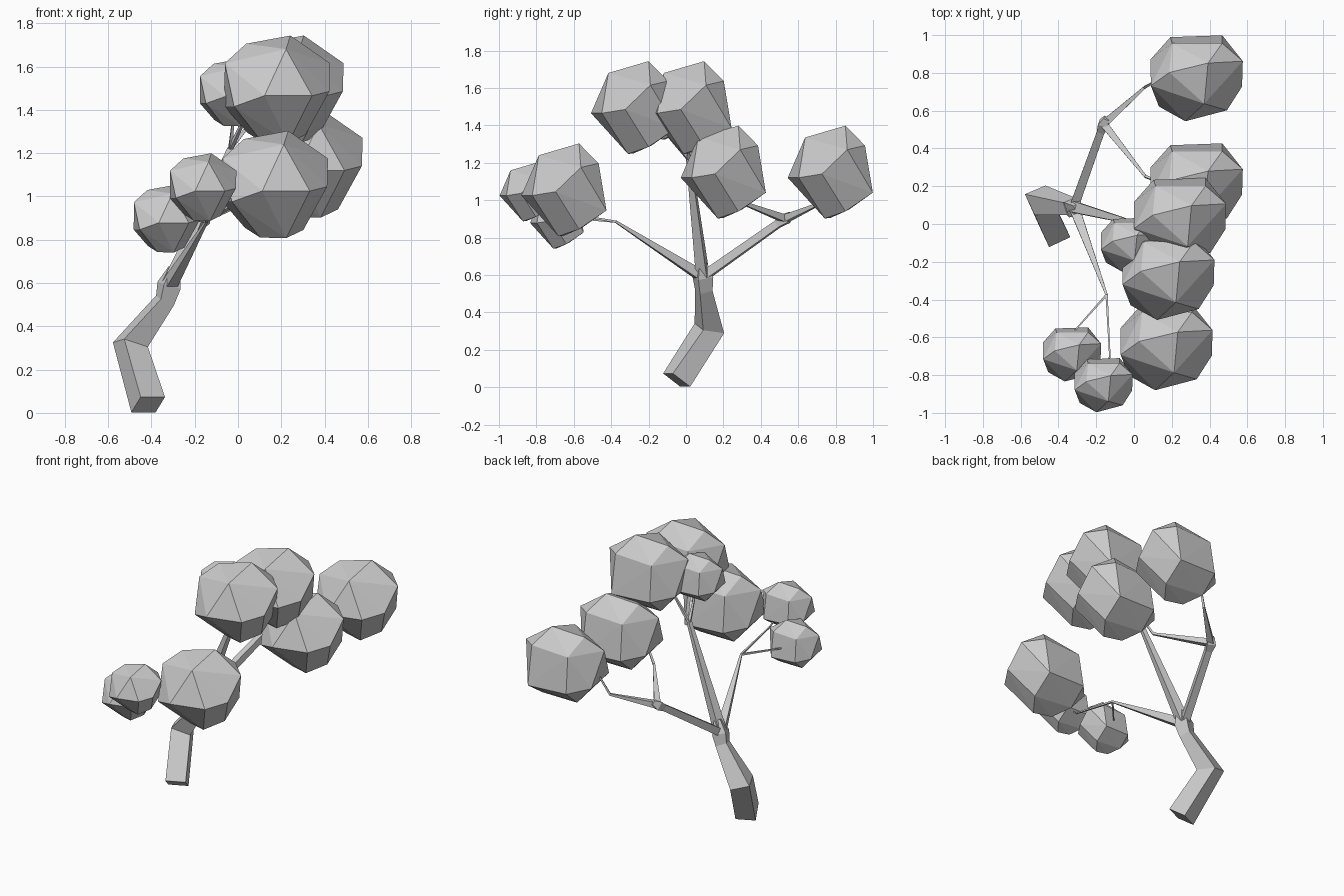
import bpy, bmesh
from mathutils import Vector

if "Cube" in bpy.data.objects:
    bpy.data.objects.remove(bpy.data.objects["Cube"])


def make_object(name, bm):
    bmesh.ops.recalc_face_normals(bm, faces=bm.faces)
    mesh = bpy.data.meshes.new(name)
    bm.to_mesh(mesh)
    bm.free()
    obj = bpy.data.objects.new(name, mesh)
    bpy.context.collection.objects.link(obj)
    return obj


def limb(name, path):
    """Square tapered limb; path holds (x, y, z, half width)."""
    pts = [Vector(p[:3]) for p in path]
    first = (pts[1] - pts[0]).normalized()
    u = first.cross(Vector((0, 0, 1)))
    bm = bmesh.new()
    rings = []
    for i, p in enumerate(pts):
        t = Vector()
        if i > 0:
            t += (p - pts[i - 1]).normalized()
        if i < len(pts) - 1:
            t += (pts[i + 1] - p).normalized()
        t.normalize()
        u = (u - t * u.dot(t)).normalized()
        v = t.cross(u)
        w = path[i][3]
        rings.append([bm.verts.new(p + u * w * a + v * w * b)
                      for a, b in ((-1, -1), (1, -1), (1, 1), (-1, 1))])
    for r, s in zip(rings, rings[1:]):
        for k in range(4):
            n = (k + 1) % 4
            bm.faces.new((r[k], r[n], s[n], s[k]))
    bm.faces.new(rings[0][::-1])
    bm.faces.new(rings[-1])
    return make_object(name, bm)


# Trunk with a bend and a knuckle at the fork, then the three main branches
fork = (-.318, .09, .59)
back = (-.16, .53, .90)
top = (-.035, .015, 1.22)
front = (-.145, -.375, .885)
limb("trunk", [(-.415, -.05, .038, .062), (-.497, .125, .315, .062),
               (-.337, .095, .52, .036), (-.318, .09, .59, .043),
               (-.295, .085, .67, .02)])
limb("back_branch", [fork + (.024,), (-.175, .49, .872, .02), back + (.028,),
                     (-.145, .56, .925, .014)])
limb("top_branch", [fork + (.03,), top + (.012,)])
limb("front_branch", [fork + (.028,), front + (.006,)])

# Thin twigs running into the leaf clumps
limb("twig_back_outer", [back + (.02,), (.055, .722, .985, .007), (.12, .76, 1.12, .005)])
limb("twig_back_inner", [back + (.02,), (.06, .252, 1.005, .007), (.14, .22, 1.12, .005)])
limb("twig_top_right", [top + (.009,), (.12, .01, 1.42, .005)])
limb("twig_top_front", [top + (.009,), (.06, -.16, 1.42, .005)])
limb("twig_top_small", [top + (.009,), (-.02, -.07, 1.38, .004)])
limb("twig_front_left", [front + (.006,), (-.31, -.56, .90, .004), (-.32, -.66, .9, .003)])
limb("twig_front_right", [front + (.006,), (-.128, -.70, .94, .004), (-.15, -.78, 1.02, .003)])

# Faceted leaf clump: convex hull of a few rounded-rock corners
corners = [
    (.06, .08, .248), (-.145, .03, .21), (.135, .185, .142), (-.13, .185, .13),
    (.135, .227, -.11), (-.14, .217, -.1), (.244, .09, .12), (.24, -.045, -.01),
    (-.243, -.04, .12), (-.244, .1, -.08), (-.06, -.228, -.03), (.16, -.17, -.03),
    (.04, -.135, .185), (-.2, -.15, -.08), (.05, -.03, -.248), (-.07, .0, -.245),
    (.13, .08, -.21), (-.14, .1, -.2),
]
bm = bmesh.new()
for c in corners:
    bm.verts.new(c)
res = bmesh.ops.convex_hull(bm, input=bm.verts)
loose = [g for g in res["geom_interior"] + res["geom_unused"]
         if isinstance(g, bmesh.types.BMVert)]
bmesh.ops.delete(bm, geom=list(set(loose)), context='VERTS')
clump = make_object("leaf_clump", bm)

clumps = [
    ((.332, .772, 1.15), 1), ((.332, .20, 1.15), 1),
    ((.244, .017, 1.495), 1), ((.182, -.28, 1.495), 1),
    ((.172, -.652, 1.055), 1), ((-.022, -.11, 1.48), .63),
    ((-.328, -.69, .897), .63), ((-.161, -.853, 1.043), .63),
]
for i, (loc, size) in enumerate(clumps):
    obj = clump if i == 0 else clump.copy()
    if i:
        bpy.context.collection.objects.link(obj)
    obj.name = f"leaf_clump_{i + 1}"
    obj.location = loc
    obj.scale = (size, size, size)
